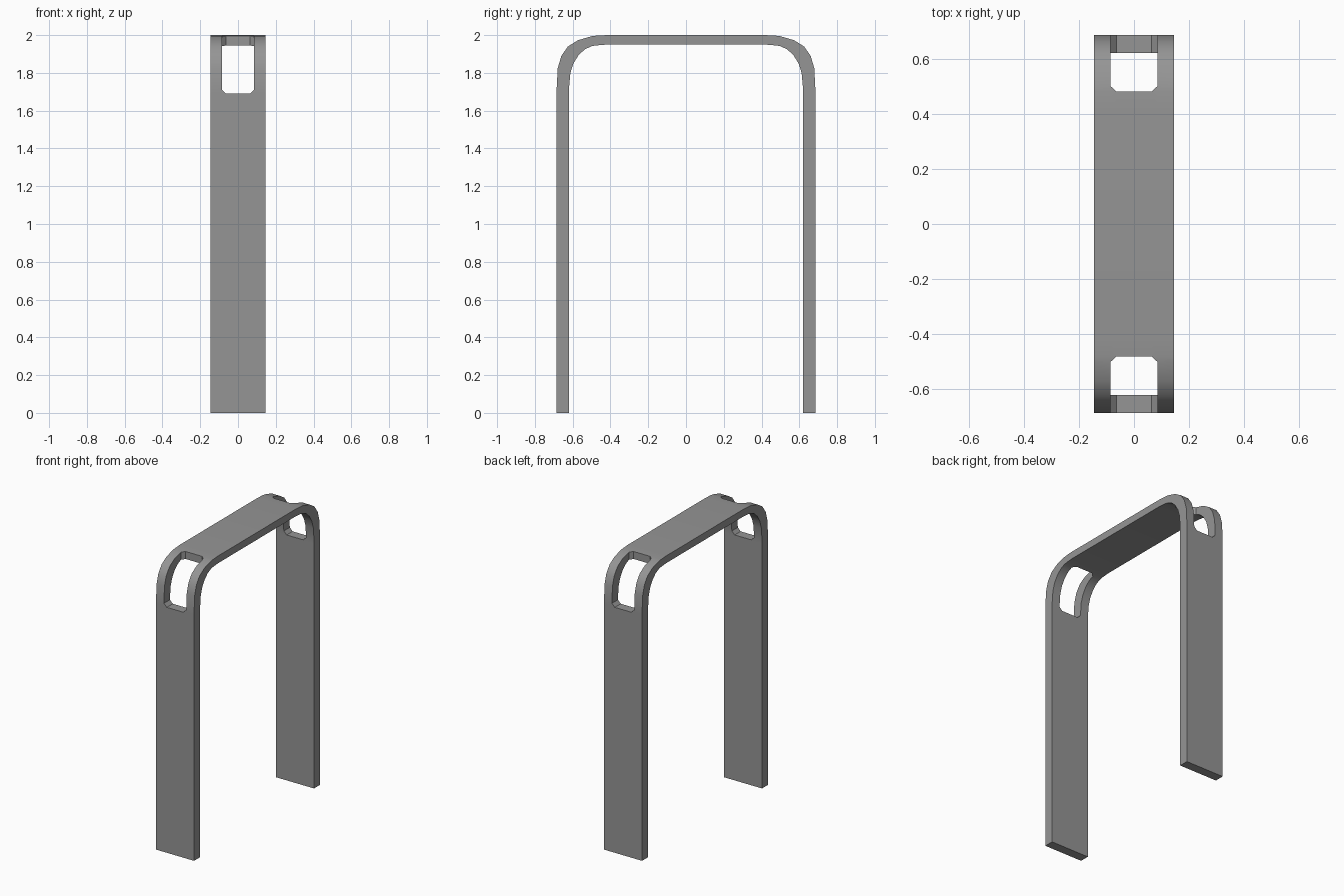
import bpy, bmesh

if "Cube" in bpy.data.objects:
    bpy.data.objects.remove(bpy.data.objects["Cube"])

# Positions across the strip: edge, slot side, slot chamfer
XS = [-0.145, -0.085, -0.063, 0.063, 0.085, 0.145]

# Stations from one foot to the top: (outer y, outer z, inner y, inner z)
HALF = [
    (0.685, 0.0, 0.62, 0.0),
    (0.685, 1.67, 0.62, 1.67),
    (0.685, 1.69, 0.62, 1.69),        # lower slot end
    (0.685, 1.712, 0.62, 1.712),      # lower chamfer
    (0.679, 1.825, 0.612, 1.80),
    (0.66, 1.89, 0.596, 1.85),
    (0.625, 1.94, 0.568, 1.895),
    (0.572, 1.973, 0.535, 1.925),
    (0.50, 1.994, 0.50, 1.941),       # upper chamfer
    (0.48, 1.9965, 0.48, 1.945),      # upper slot end
    (0.42, 2.0, 0.42, 1.95),
]
PATH = HALF + [(-a, b, -c, d) for a, b, c, d in reversed(HALF)]
LAST = len(PATH) - 1


def in_slot(s, c):
    """True for grid points that fall inside a slot and are left out."""
    return c in (2, 3) and 3 <= min(s, LAST - s) <= 8


# Grid cells as index polygons; slot corners become triangles
cells = []
for s in range(LAST):
    for c in range(len(XS) - 1):
        quad = [(s, c), (s, c + 1), (s + 1, c + 1), (s + 1, c)]
        cell = [p for p in quad if not in_slot(*p)]
        if len(cell) > 2:
            cells.append(cell)

# Outer and inner skins
bm = bmesh.new()
used = sorted({p for cell in cells for p in cell})
outer = {(s, c): bm.verts.new((XS[c], PATH[s][0], PATH[s][1])) for s, c in used}
inner = {(s, c): bm.verts.new((XS[c], PATH[s][2], PATH[s][3])) for s, c in used}
for cell in cells:
    bm.faces.new([outer[p] for p in cell])
    bm.faces.new([inner[p] for p in reversed(cell)])

# Walls along every open edge: strip sides, feet and slots
edges = {(a, b) for cell in cells for a, b in zip(cell, cell[1:] + cell[:1])}
for a, b in sorted(edges):
    if (b, a) not in edges:
        bm.faces.new((outer[b], outer[a], inner[a], inner[b]))
bmesh.ops.recalc_face_normals(bm, faces=bm.faces[:])

# Finished arch, smooth around the bends with crisp edges
mesh = bpy.data.meshes.new("arch_strip")
bm.to_mesh(mesh)
bm.free()
arch = bpy.data.objects.new("arch_strip", mesh)
bpy.context.scene.collection.objects.link(arch)
mesh.shade_smooth()
mesh.set_sharp_from_angle(angle=0.6)

# Dark grey finish
dark_grey = bpy.data.materials.new("dark_grey")
dark_grey.diffuse_color = (0.3, 0.3, 0.3, 1)
dark_grey.use_nodes = True
dark_grey.node_tree.nodes["Principled BSDF"].inputs["Base Color"].default_value = dark_grey.diffuse_color
mesh.materials.append(dark_grey)
